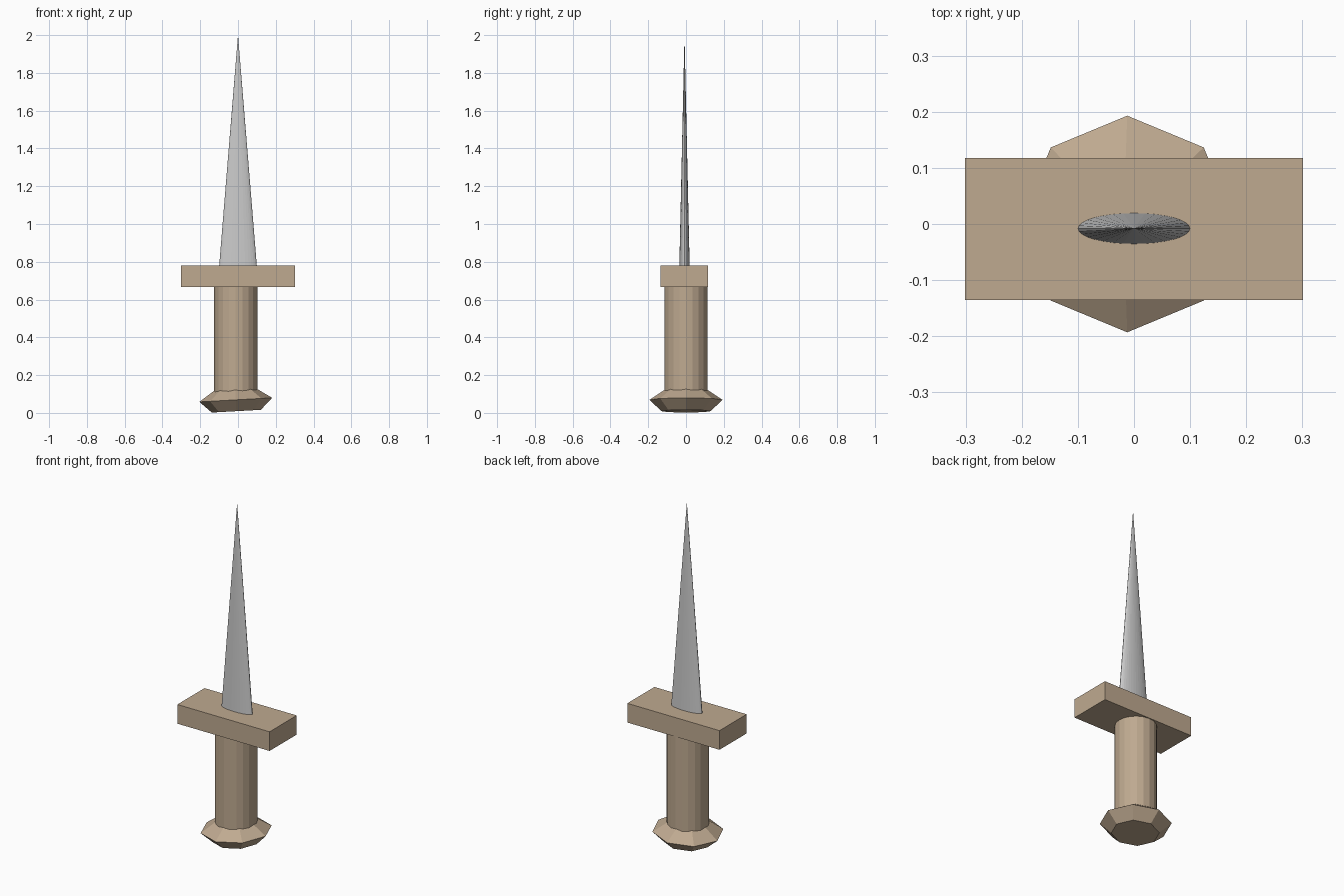
import bpy, bmesh, math
from mathutils import Matrix

if "Cube" in bpy.data.objects:
    bpy.data.objects.remove(bpy.data.objects["Cube"])

wood = bpy.data.materials.new("wood")
wood.diffuse_color = (0.52, 0.40, 0.28, 1)
wood.use_nodes = True
wood.node_tree.nodes["Principled BSDF"].inputs["Base Color"].default_value = wood.diffuse_color


def lathe(name, profile, sides, matrix, mat=None):
    """Closed faceted solid from (radius, z) points; radius 0 makes a tip."""
    bm = bmesh.new()
    rings = []
    for r, z in profile:
        if r == 0:
            rings.append([bm.verts.new((0, 0, z))] * sides)
        else:
            rings.append([bm.verts.new((r * math.cos(2 * math.pi * i / sides),
                                        r * math.sin(2 * math.pi * i / sides), z))
                          for i in range(sides)])
    for low, high in zip(rings, rings[1:]):
        for i in range(sides):
            j = (i + 1) % sides
            bm.faces.new(list(dict.fromkeys((low[i], low[j], high[j], high[i]))))
    for ring in (rings[0], rings[-1]):
        if ring[0] is not ring[1]:
            bm.faces.new(ring)
    bm.transform(matrix)
    return finish(name, bm, mat)


def finish(name, bm, mat):
    bmesh.ops.recalc_face_normals(bm, faces=bm.faces)
    mesh = bpy.data.meshes.new(name)
    bm.to_mesh(mesh)
    bm.free()
    if mat:
        mesh.materials.append(mat)
    obj = bpy.data.objects.new(name, mesh)
    bpy.context.collection.objects.link(obj)
    return obj


# Blade: long cone flattened front to back
lathe("blade", [(1, 0.75), (0, 2.0)], 32,
      Matrix.Translation((0, -0.008, 0)) @ Matrix.Diagonal((0.102, 0.028, 1, 1)))

# Guard: plain crosswise block
bm = bmesh.new()
bmesh.ops.create_cube(bm, size=1, matrix=Matrix.Translation((0, -0.009, 0.723))
                      @ Matrix.Diagonal((0.602, 0.253, 0.113, 1)))
finish("guard", bm, wood)

# Grip: faceted cylinder
lathe("grip", [(0.114, 0.09), (0.114, 0.70)], 20,
      Matrix.Translation((-0.012, 0, 0)), wood)

# Pommel: eight-sided double bevel, slightly tilted
lathe("pommel", [(0.130, -0.060), (0.193, 0), (0.100, 0.062)], 8,
      Matrix.Translation((-0.012, 0, 0.069)) @ Matrix.Rotation(math.radians(-3.2), 4, 'Y'), wood)
